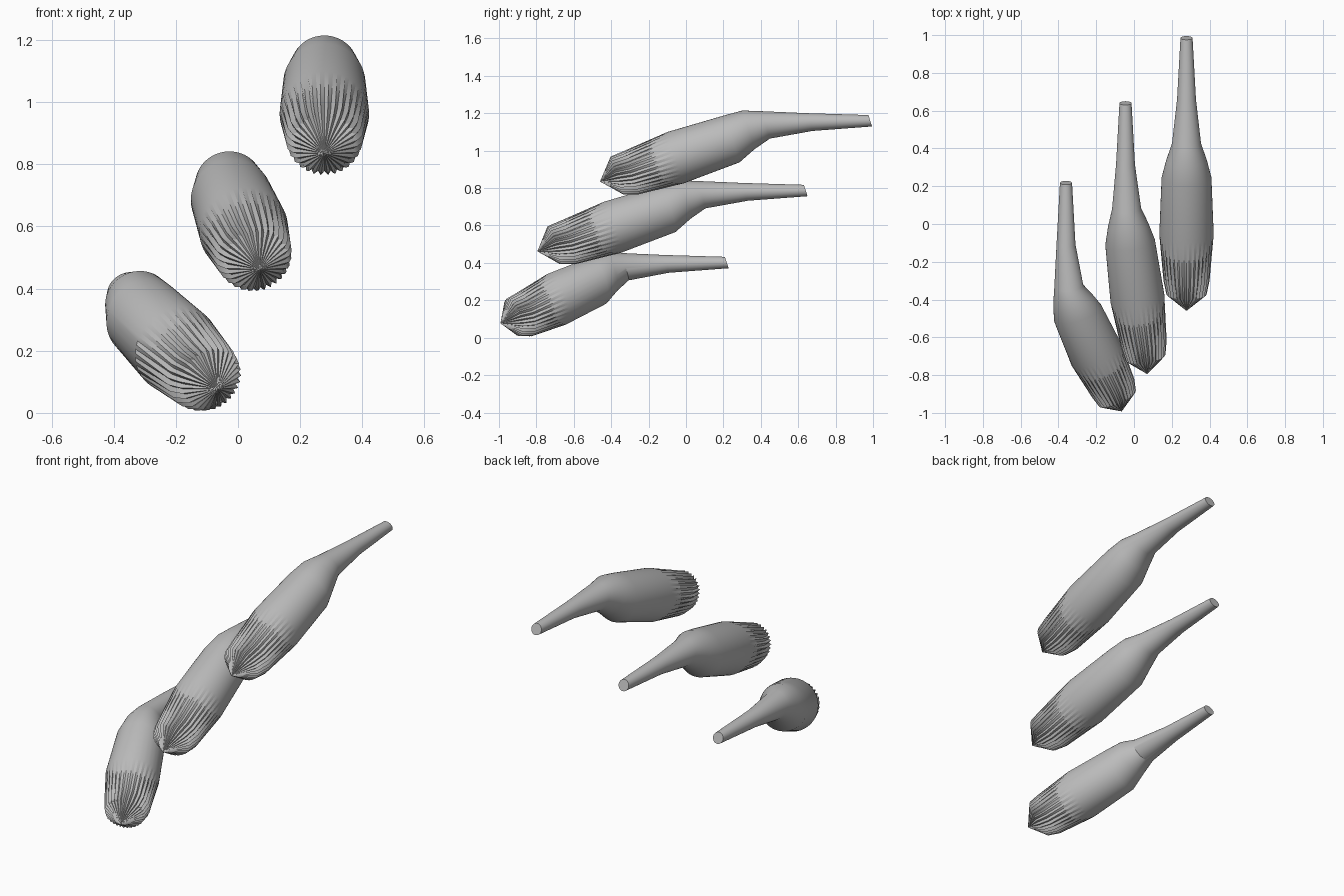
import bpy, bmesh, math
from mathutils import Vector, Matrix

cube = bpy.data.objects.get("Cube")
if cube:
    bpy.data.objects.remove(cube, do_unlink=True)

grey = bpy.data.materials.new("plain grey")
grey.use_nodes = True
colour = (0.5, 0.5, 0.5, 1)
grey.diffuse_color = colour
grey.node_tree.nodes["Principled BSDF"].inputs["Base Color"].default_value = colour

SIDES = 64
TILT = math.radians(18)

# Stations from nose to stem end: y, z, radius, sway, turn, groove depth
STATIONS = [
    (-0.37, 0.868, 0.104, 0.92, 1, 0.014),
    (-0.295, 0.882, 0.12, 0.84, 1, 0.014),
    (-0.055, 0.963, 0.144, 0.55, 1, 0),
    (0.245, 1.063, 0.132, 0.21, 0.8, 0),
    (0.335, 1.112, 0.108, 0.13, 0.5, 0),
    (0.425, 1.138, 0.077, 0.05, 0.2, 0),
    (0.66, 1.153, 0.05, 0, 0, 0),
    (0.985, 1.16, 0.032, 0, 0, 0),
]
NOSE = Vector((0, -0.46, 0.835))


def add_ring(bm, centre, radius, yaw, groove):
    """Tilted circle of vertices; alternate ones sink to form grooves."""
    turn = Matrix.Rotation(yaw, 3, 'Z') @ Matrix.Rotation(TILT, 3, 'X')
    ring = []
    for i in range(SIDES):
        angle = math.tau * i / SIDES
        r = radius + groove * (0.2 if i % 2 else -0.8)
        spoke = Vector((math.cos(angle), 0, math.sin(angle))) * r
        ring.append(bm.verts.new(centre + turn @ spoke))
    return ring


def make_bulb(name, origin, sway, yaw):
    bm = bmesh.new()
    rings = []
    for y, z, radius, bend, twist, groove in STATIONS:
        centre = origin + Vector((0, y, z)) + sway * bend
        rings.append(add_ring(bm, centre, radius, yaw * twist, groove))

    # Pleated nose, body and stem
    nose = bm.verts.new(origin + NOSE + sway)
    for i in range(SIDES):
        j = (i + 1) % SIDES
        bm.faces.new((nose, rings[0][i], rings[0][j]))
        for a, b in zip(rings, rings[1:]):
            bm.faces.new((a[i], b[i], b[j], a[j]))
    # Flat stem end
    bm.faces.new(rings[-1])
    bmesh.ops.recalc_face_normals(bm, faces=bm.faces)

    mesh = bpy.data.meshes.new(name)
    bm.to_mesh(mesh)
    bm.free()
    mesh.materials.append(grey)
    obj = bpy.data.objects.new(name, mesh)
    bpy.context.collection.objects.link(obj)
    bpy.ops.object.select_all(action='DESELECT')
    obj.select_set(True)
    bpy.context.view_layer.objects.active = obj
    bpy.ops.object.shade_smooth_by_angle(angle=math.radians(32))


# Three bulbs stepping up and back, the lower ones swung aside
make_bulb("upper_bulb", Vector((0.278, 0, 0)), Vector((0, 0, 0)), 0)
make_bulb("middle_bulb", Vector((-0.045, -0.345, -0.373)),
          Vector((0.115, 0.01, 0)), math.radians(9))
make_bulb("lower_bulb", Vector((-0.36, -0.767, -0.758)),
          Vector((0.295, 0.235, 0)), math.radians(24))
